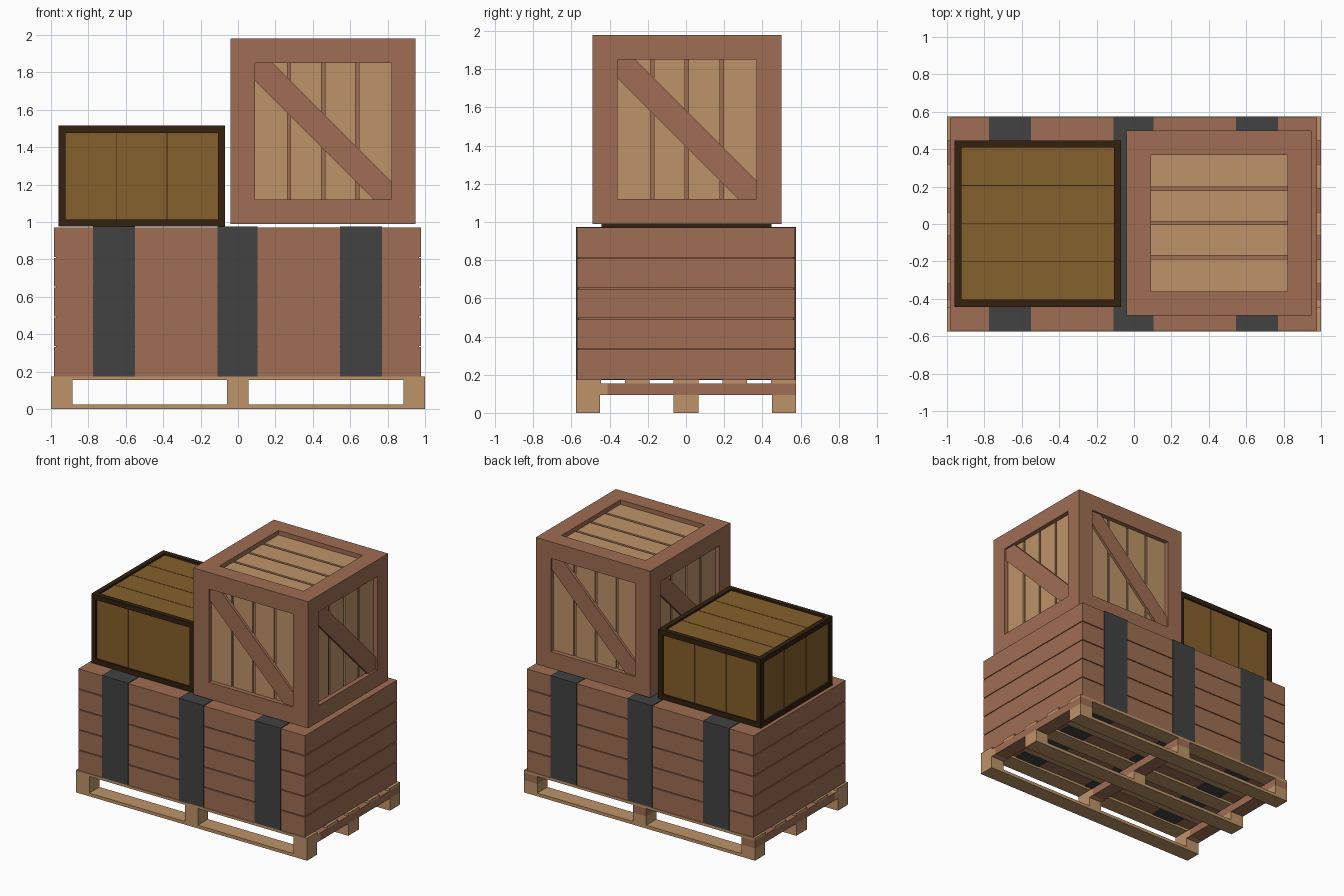
import bpy, bmesh, math
from mathutils import Matrix, Vector

if "Cube" in bpy.data.objects:
    bpy.data.objects.remove(bpy.data.objects["Cube"])


def material(name, rgb):
    m = bpy.data.materials.new(name)
    m.diffuse_color = (*rgb, 1)
    m.use_nodes = True
    m.node_tree.nodes["Principled BSDF"].inputs["Base Color"].default_value = m.diffuse_color
    return m


RED = material("reddish wood", (0.35, 0.155, 0.088))
TAN = material("tan wood", (0.515, 0.296, 0.141))
DARK = material("dark brown wood", (0.033, 0.015, 0.005))
OLIVE = material("ochre panel", (0.235, 0.117, 0.025))
GREY = material("dark grey strap", (0.054, 0.054, 0.054))


def finish(bm, name, mat, matrix=Matrix()):
    bmesh.ops.recalc_face_normals(bm, faces=bm.faces[:])
    me = bpy.data.meshes.new(name)
    bm.to_mesh(me)
    bm.free()
    me.materials.append(mat)
    ob = bpy.data.objects.new(name, me)
    ob.matrix_world = matrix
    bpy.context.collection.objects.link(ob)
    return ob


def box_bm(x, y, z):
    bm = bmesh.new()
    bmesh.ops.create_cube(bm, size=1)
    for v in bm.verts:
        v.co = [(a + b) / 2 + c * (b - a) for (a, b), c in zip((x, y, z), v.co)]
    return bm


def box(name, x, y, z, mat, matrix=Matrix()):
    return finish(box_bm(x, y, z), name, mat, matrix)


# Pallet: three runners, nine blocks, three cross boards, five deck boards
ROWS = [(-0.575, -0.45), (-0.065, 0.065), (0.45, 0.575)]
COLS = [(-1, -0.885), (-0.058, 0.055), (0.885, 1)]
for y in ROWS:
    box("pallet_runner", (-1, 1), y, (0, 0.025), TAN)
    for x in COLS:
        box("pallet_block", x, y, (0.025, 0.095), TAN)
for x in COLS:
    box("pallet_cross_board", x, (-0.41, 0.575), (0.095, 0.155), RED)
    box("pallet_cross_board_front", x, (-0.575, -0.41), (0.095, 0.155), TAN)
for i in range(5):
    c = -0.51 + i * 0.255
    box("pallet_deck_board", (-1, 1), (c - 0.065, c + 0.065), (0.155, 0.175), TAN)

# Long crate: core with stacked planks leaving thin grooves
box("long_crate_core", (-0.972, 0.967), (-0.562, 0.562), (0.18, 0.965), RED)
N, Z0, Z1 = 5, 0.175, 0.97
step = (Z1 - Z0) / N
for i in range(N):
    lo = Z0 + i * step
    box("long_crate_plank", (-0.983, 0.978), (-0.57, 0.57),
        (lo + (0.003 if i else 0), lo + step - (0.003 if i < N - 1 else 0)), RED)

# Straps wrapped round the long crate
for x in [(-0.775, -0.55), (-0.11, 0.105), (0.545, 0.77)]:
    box("strap", x, (-0.575, 0.575), (0.171, 0.975), GREY)

# Face frames: local -Y is outward, Z is up on the face
SIDES = [Matrix.Rotation(k * math.pi / 2, 4, 'Z') for k in range(4)]
CAPS = [Matrix.Rotation(math.pi / 2, 4, 'Z') @ Matrix.Rotation(s * math.pi / 2, 4, 'X')
        for s in (-1, 1)]


def framed_box(name, half, border, depth, mat):
    """Box whose six faces are recessed inside a mitred border."""
    bm = box_bm(*[(-h, h) for h in half])
    faces = bm.faces[:]
    bmesh.ops.inset_individual(bm, faces=faces, thickness=border, use_even_offset=True)
    panels = bmesh.ops.extrude_discrete_faces(bm, faces=faces)["faces"]
    bm.normal_update()
    for f in panels:
        move = -f.normal * depth
        bmesh.ops.translate(bm, verts=f.verts[:], vec=move)
    return finish(bm, name, mat)


def planks(name, matrix, u, v, out, thick, count, gap, mat):
    """Row of upright boards filling a recessed panel."""
    w = 2 * u / count
    for i in range(count):
        a = -u + i * w + (gap / 2 if i else 0)
        b = -u + (i + 1) * w - (gap / 2 if i < count - 1 else 0)
        box(name, (a, b), (-out, -out + thick), (-v, v), mat, matrix)


def brace(name, matrix, h, c, out, thick, mat):
    """Diagonal board from upper left to lower right, cut to the opening."""
    bm = bmesh.new()
    pts = [(-h, h), (-h + c, h), (h, -h + c), (h, -h), (h - c, -h), (-h, h - c)]
    face = bm.faces.new([bm.verts.new((x, -out, z)) for x, z in pts])
    ext = bmesh.ops.extrude_face_region(bm, geom=[face])["geom"]
    bmesh.ops.translate(bm, vec=(0, thick, 0),
                        verts=[g for g in ext if isinstance(g, bmesh.types.BMVert)])
    finish(bm, name, mat, matrix)


# Cube crate with braced sides
H, B, D = 0.495, 0.13, 0.045
place = Matrix.Translation((0.455, 0.005, 1.485))
framed_box("cube_crate_frame", (H, H, H), B, D, RED).matrix_world = place
for m in SIDES + CAPS:
    planks("cube_crate_plank", place @ m, H - B, H - B, H - D + 0.01, 0.012, 4, 0.018, TAN)
for m in SIDES:
    brace("cube_crate_brace", place @ m, H - B, 0.095, H - 0.015, 0.03, RED)

# Low dark-edged box
W, T, B, D = 0.445, 0.27, 0.038, 0.02
place = Matrix.Translation((-0.515, 0.002, 1.245))
framed_box("low_box_frame", (W, W, T), B, D, DARK).matrix_world = place
for m in SIDES:
    planks("low_box_side_panel", place @ m, W - B, T - B, W - D + 0.006, 0.008, 3, 0.004, OLIVE)
for m in CAPS:
    planks("low_box_cap_panel", place @ m, W - B, W - B, T - D + 0.006, 0.008, 4, 0.004, OLIVE)
